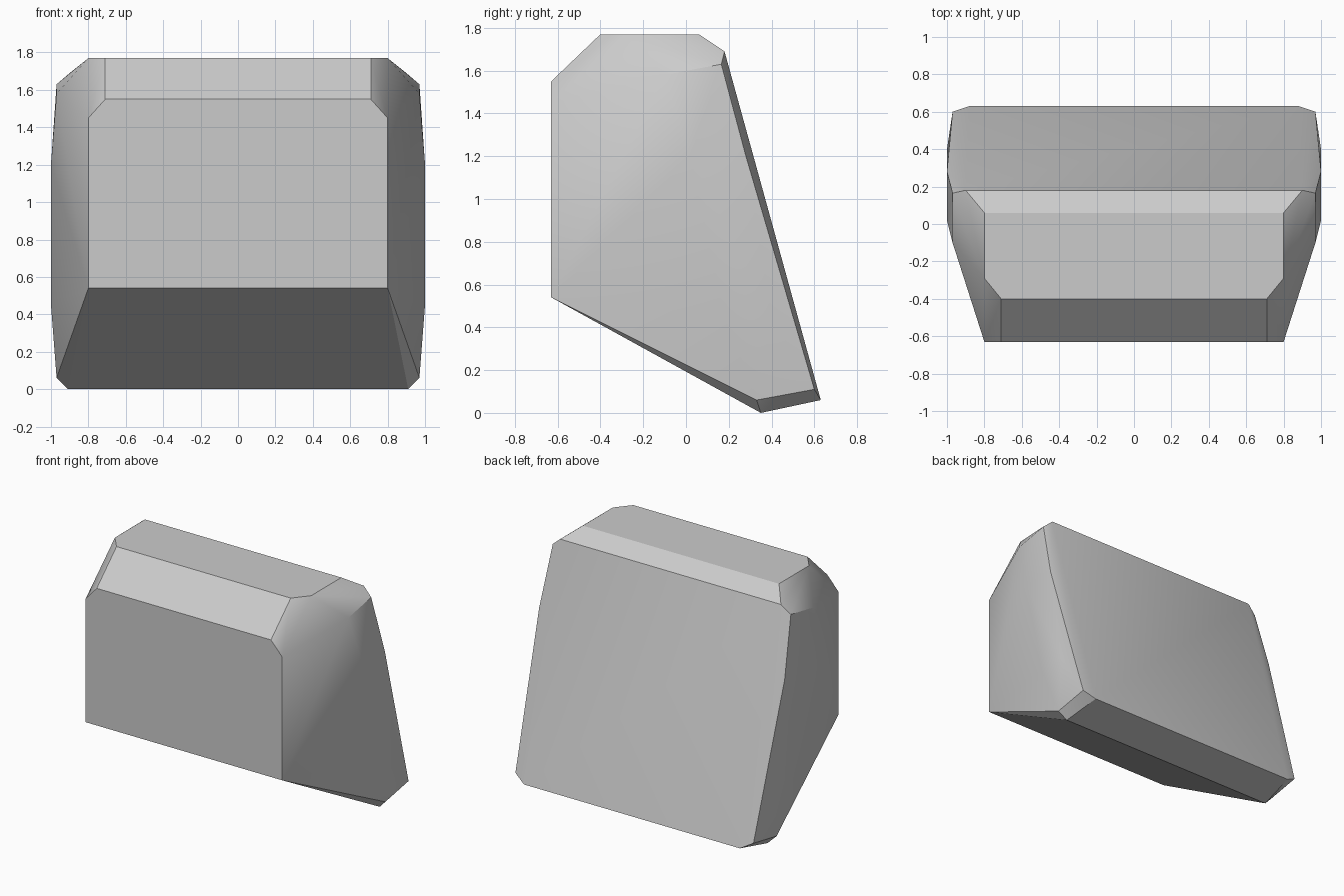
import bpy
import bmesh
import math

cube = bpy.data.objects.get("Cube")
if cube:
    bpy.data.objects.remove(cube, do_unlink=True)

# Plain grey
grey = bpy.data.materials.new("plain_grey")
grey.use_nodes = True
colour = (0.6, 0.6, 0.6, 1)
grey.diffuse_color = colour
grey.node_tree.nodes["Principled BSDF"].inputs["Base Color"].default_value = colour

# Corner points of the left half, by region
front_panel = [(.80, -.63, .54), (.80, -.63, 1.45), (.71, -.63, 1.55)]
top_panel = [(.71, -.40, 1.77), (.80, -.29, 1.77), (.80, .06, 1.77)]
rear_ridge = [(.90, .18, 1.69), (.97, .165, 1.63), (.97, -.10, 1.58)]
side_bulge = [(1, .02, 1.2), (1, .28, 1.2), (1, .18, .45), (1, .40, .45)]
foot = [(.97, .60, .11), (.88, .63, .06), (.91, .35, 0), (.97, .33, .06)]

# Faceted solid wrapped around the mirrored corners
bm = bmesh.new()
for x, y, z in front_panel + top_panel + rear_ridge + side_bulge + foot:
    for side in (1, -1):
        bm.verts.new((side * x, y, z))
bmesh.ops.convex_hull(bm, input=bm.verts[:])
loose = [v for v in bm.verts if not v.link_faces]
bmesh.ops.delete(bm, geom=loose, context='VERTS')
bmesh.ops.dissolve_limit(bm, angle_limit=math.radians(1),
                         verts=bm.verts[:], edges=bm.edges[:])
bmesh.ops.recalc_face_normals(bm, faces=bm.faces[:])

mesh = bpy.data.meshes.new("faceted_block")
bm.to_mesh(mesh)
bm.free()
mesh.materials.append(grey)
block = bpy.data.objects.new("faceted_block", mesh)
bpy.context.collection.objects.link(block)

# Soft shading across shallow facets, crisp at real edges
bpy.ops.object.select_all(action='DESELECT')
block.select_set(True)
bpy.context.view_layer.objects.active = block
bpy.ops.object.shade_smooth_by_angle(angle=math.radians(30))
